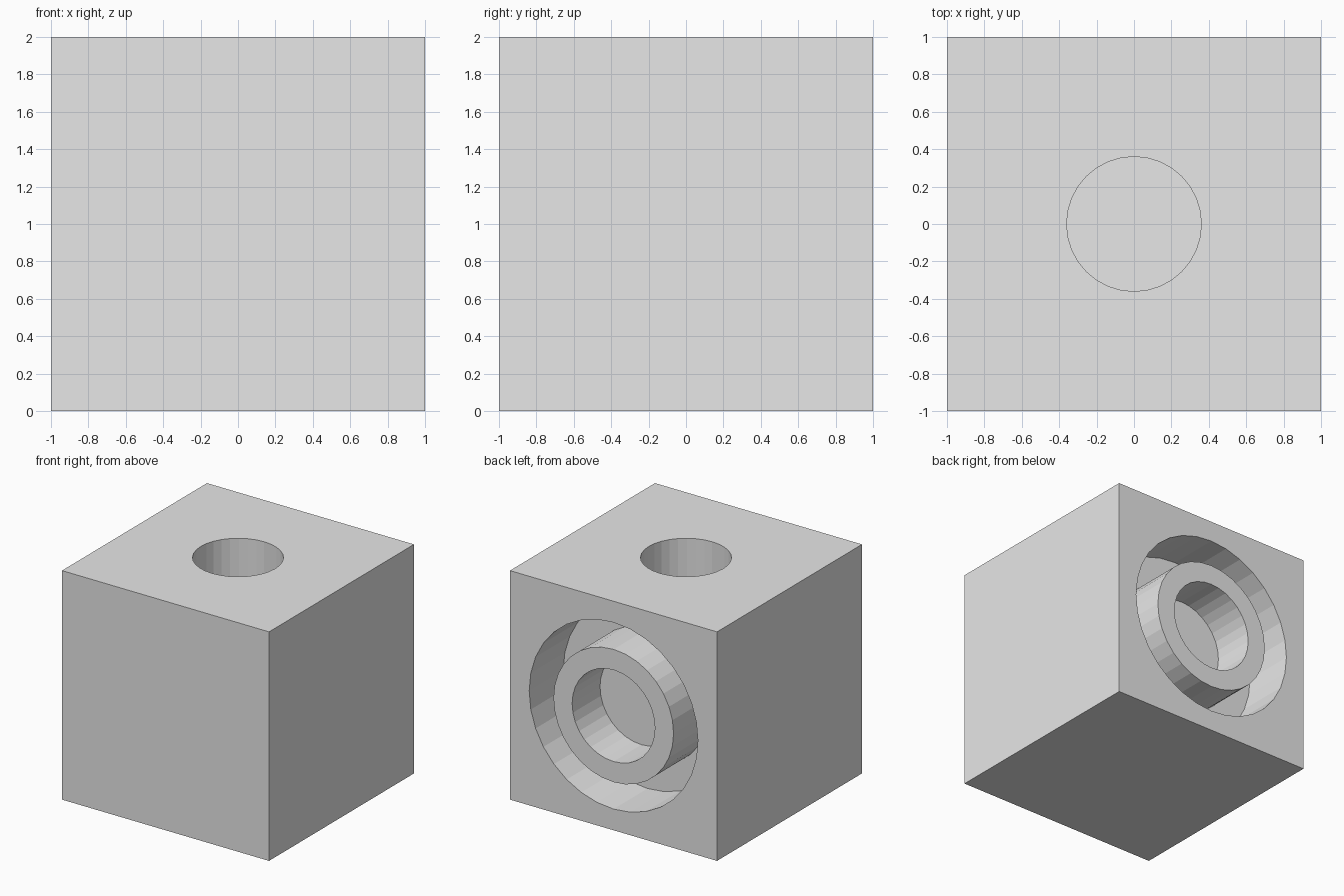
import bpy, bmesh, math
from mathutils import Matrix

if "Cube" in bpy.data.objects:
    bpy.data.objects.remove(bpy.data.objects["Cube"])

SIDES = 32
OVER = 0.1  # how far cutters stick out of the face

grey = bpy.data.materials.new("light_grey")
grey.diffuse_color = (0.8, 0.8, 0.8, 1)
grey.use_nodes = True
grey.node_tree.nodes["Principled BSDF"].inputs["Base Color"].default_value = grey.diffuse_color


def make_object(name, bm):
    bmesh.ops.recalc_face_normals(bm, faces=bm.faces)
    mesh = bpy.data.meshes.new(name)
    bm.to_mesh(mesh)
    bm.free()
    mesh.materials.append(grey)
    obj = bpy.data.objects.new(name, mesh)
    bpy.context.collection.objects.link(obj)
    return obj


def round_cutter(name, radius, depth, matrix, inner=0):
    """Cylinder, or a pipe when inner > 0, sunk along local -z from z = 0."""
    bm = bmesh.new()
    radii = [radius] + ([inner] if inner else [])
    rings = []
    for r in radii:
        for z in (OVER, -depth):
            rings.append([bm.verts.new((r * math.cos(2 * math.pi * i / SIDES),
                                        r * math.sin(2 * math.pi * i / SIDES), z))
                          for i in range(SIDES)])
    if inner:
        pairs = [(0, 1), (1, 3), (3, 2), (2, 0)]
    else:
        pairs = [(0, 1)]
        bm.faces.new(rings[0])
        bm.faces.new(rings[1])
    for a, b in pairs:
        for i in range(SIDES):
            j = (i + 1) % SIDES
            bm.faces.new((rings[a][i], rings[a][j], rings[b][j], rings[b][i]))
    bm.transform(matrix)
    obj = make_object(name, bm)
    obj.hide_render = True
    return obj


# Cube body
bm = bmesh.new()
bmesh.ops.create_cube(bm, size=2, matrix=Matrix.Translation((0, 0, 1)))
block = make_object("block", bm)

# Local frames on the top and back faces
top = Matrix.Translation((0, 0, 2))
back = Matrix.Translation((0, 1, 1)) @ Matrix.Rotation(-math.pi / 2, 4, 'X')

# Top hole, ring groove and centre socket
cutters = [
    round_cutter("top_hole_cutter", 0.36, 0.42, top),
    round_cutter("back_groove_cutter", 0.815, 0.47, back, inner=0.58),
    round_cutter("back_socket_cutter", 0.40, 0.385, back),
]

bpy.context.view_layer.objects.active = block
for cutter in cutters:
    mod = block.modifiers.new(cutter.name, 'BOOLEAN')
    mod.operation = 'DIFFERENCE'
    mod.solver = 'EXACT'
    mod.object = cutter
    bpy.ops.object.modifier_apply(modifier=mod.name)
for cutter in cutters:
    bpy.data.objects.remove(cutter)
